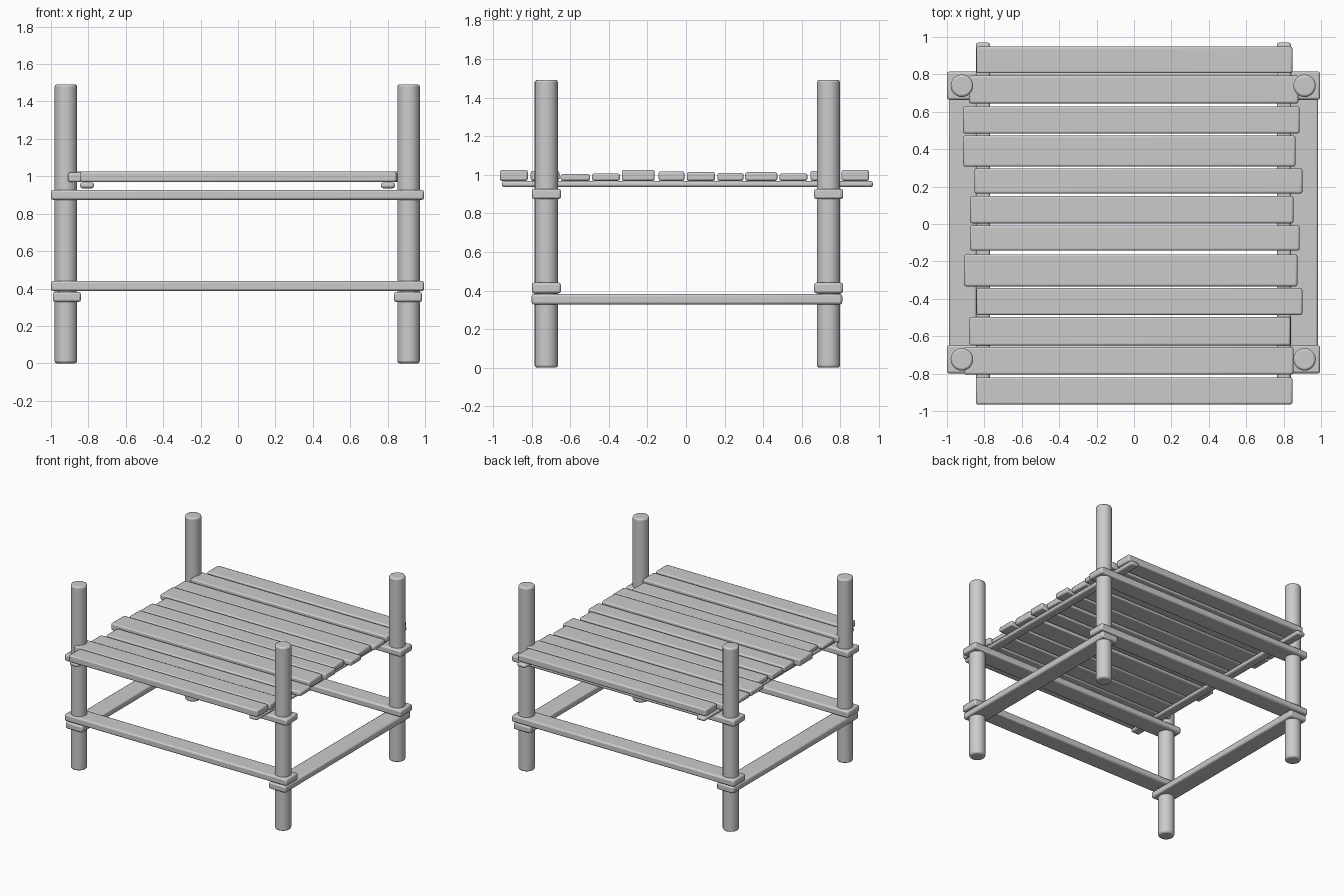
import bpy, math

if "Cube" in bpy.data.objects:
    bpy.data.objects.remove(bpy.data.objects["Cube"])


def finish(obj, bevel):
    # soften the edges with a small rounded bevel, then smooth by angle
    mod = obj.modifiers.new("edge_bevel", 'BEVEL')
    mod.width = bevel
    mod.segments = 2
    mod.limit_method = 'ANGLE'
    mod.angle_limit = math.radians(40)
    bpy.ops.object.shade_smooth_by_angle(angle=math.radians(40))


def board(name, x, y, z, bevel=0.012):
    # box given by its (min, max) range on each axis
    ranges = (x, y, z)
    bpy.ops.mesh.primitive_cube_add(size=1, location=[(a + b) / 2 for a, b in ranges])
    obj = bpy.context.object
    obj.name = name
    obj.scale = [b - a for a, b in ranges]
    bpy.ops.object.transform_apply(location=False, rotation=False, scale=True)
    finish(obj, bevel)


# round corner posts
POST_H = 1.492
for side, x in (("left", -0.92), ("right", 0.912)):
    for end, y in (("front", -0.724), ("back", 0.739)):
        bpy.ops.mesh.primitive_cylinder_add(vertices=32, radius=0.06, depth=POST_H,
                                            location=(x, y, POST_H / 2))
        post = bpy.context.object
        post.name = f"{end}_{side}_post"
        finish(post, 0.012)

# cross beams along x, at two heights, front and back
for end, y in (("front", (-0.799, -0.648)), ("back", (0.664, 0.815))):
    board(f"{end}_upper_beam", (-1.0, 0.995), y, (0.874, 0.927))
    board(f"{end}_lower_beam", (-1.0, 0.995), y, (0.386, 0.441))

# lower side beams and the thin runners under the deck, along y
for side, xb, xr in (("left", (-0.99, -0.84), (-0.845, -0.77)),
                     ("right", (0.834, 0.984), (0.764, 0.839))):
    board(f"{side}_lower_beam", xb, (-0.80, 0.81), (0.328, 0.382))
    board(f"{side}_deck_runner", xr, (-0.955, 0.97), (0.936, 0.967))

# uneven deck planks: x min, x max, y min, y max, top z
planks = [
    (-0.845, 0.847, -0.965, -0.82, 1.025),
    (-0.909, 0.852, -0.805, -0.657, 1.02),
    (-0.88, 0.836, -0.65, -0.497, 1.003),
    (-0.843, 0.90, -0.487, -0.343, 1.007),
    (-0.909, 0.873, -0.333, -0.162, 1.025),
    (-0.877, 0.885, -0.142, -0.008, 1.018),
    (-0.877, 0.852, 0.004, 0.15, 1.014),
    (-0.853, 0.90, 0.163, 0.298, 1.01),
    (-0.914, 0.863, 0.307, 0.473, 1.014),
    (-0.914, 0.885, 0.484, 0.629, 1.007),
    (-0.882, 0.879, 0.645, 0.794, 1.02),
    (-0.843, 0.847, 0.806, 0.949, 1.025),
]
for i, (x0, x1, y0, y1, top) in enumerate(planks, 1):
    board(f"deck_plank_{i}", (x0, x1), (y0, y1), (0.969, top), 0.01)
